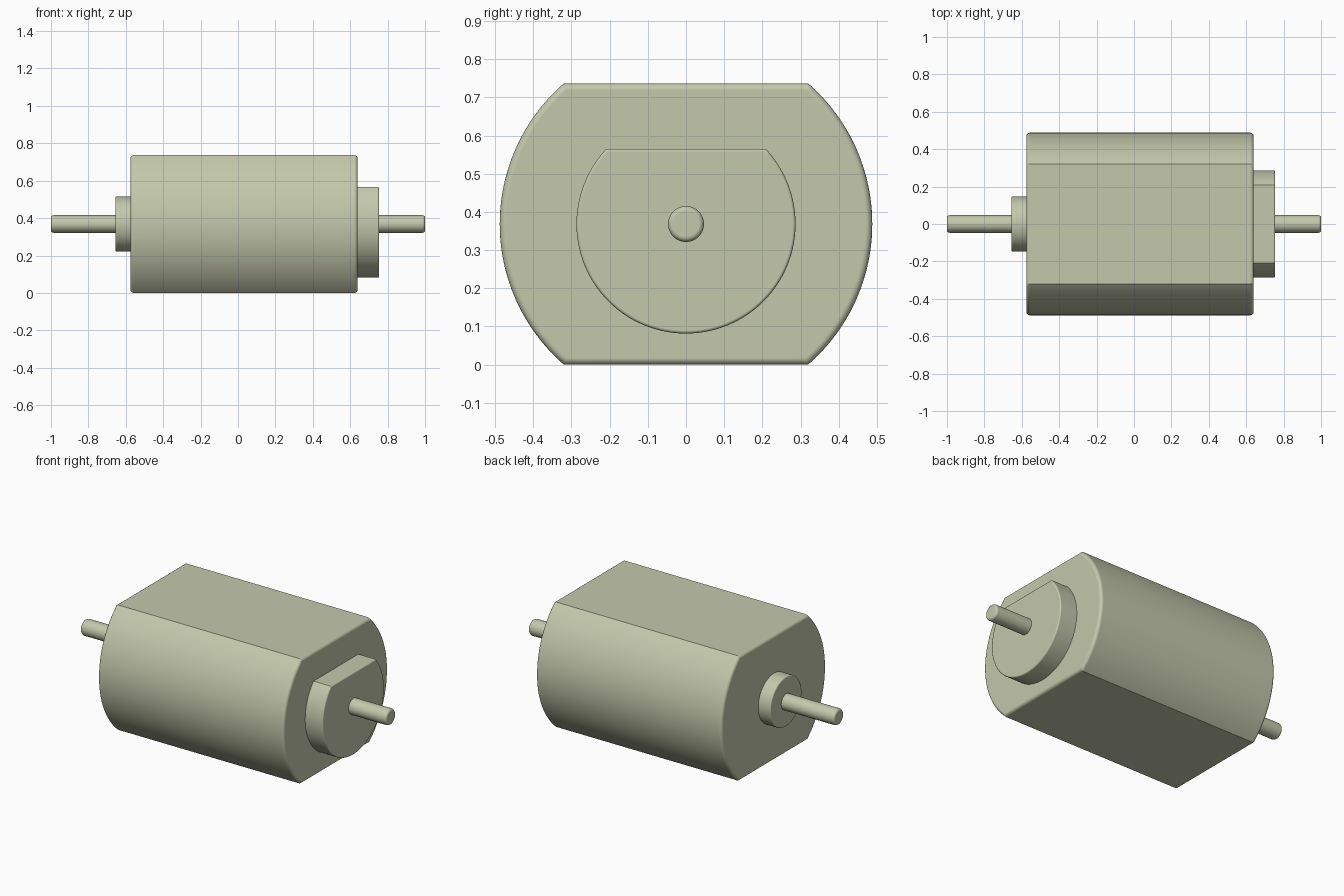
import bpy, bmesh, math

cube = bpy.data.objects.get("Cube")
if cube:
    bpy.data.objects.remove(cube, do_unlink=True)

AXIS_Z = 0.3685   # height of the shaft axis
ARC = 48          # segments in each side arc
ROUND = 4         # segments in each rounded end edge

# One warm grey-green for every part
mat = bpy.data.materials.new("pale olive grey")
mat.use_nodes = True
colour = (0.55, 0.58, 0.41, 1.0)
mat.diffuse_color = colour
bsdf = mat.node_tree.nodes["Principled BSDF"]
bsdf.inputs["Base Color"].default_value = colour
bsdf.inputs["Roughness"].default_value = 0.6


def section(r, top, bottom):
    """Circle of radius r cut flat at heights top and -bottom (no cut when >= r)."""
    hi = math.asin(min(1.0, top / r))
    lo = -math.asin(min(1.0, bottom / r))
    arc = [lo + (hi - lo) * i / ARC for i in range(ARC + 1)]
    right = [(r * math.cos(a), r * math.sin(a)) for a in arc]
    return right + [(-y, z) for y, z in reversed(right)]


def rounded_bar(name, x0, x1, r, edge, top=9.0, bottom=9.0):
    """Loft the section along x, with rounded rims at both ends."""
    steps = [math.pi / 2 * k / ROUND for k in range(ROUND + 1)]
    rim = [(edge * (1 - math.cos(t)), edge * (1 - math.sin(t))) for t in steps]
    stations = [(x0 + dx, d) for dx, d in rim]
    stations += [(x1 - dx, d) for dx, d in reversed(rim)]

    bm = bmesh.new()
    rings = [[bm.verts.new((x, y, z)) for y, z in section(r - d, top - d, bottom - d)]
             for x, d in stations]
    for a, b in zip(rings, rings[1:]):
        for i in range(len(a)):
            j = (i + 1) % len(a)
            bm.faces.new((a[i], a[j], b[j], b[i]))
    bm.faces.new(rings[0])
    bm.faces.new(rings[-1])
    bmesh.ops.remove_doubles(bm, verts=bm.verts, dist=1e-5)
    bmesh.ops.recalc_face_normals(bm, faces=bm.faces)

    mesh = bpy.data.meshes.new(name)
    bm.to_mesh(mesh)
    bm.free()
    mesh.materials.append(mat)
    ob = bpy.data.objects.new(name, mesh)
    ob.location.z = AXIS_Z
    bpy.context.collection.objects.link(ob)

    bpy.ops.object.select_all(action='DESELECT')
    ob.select_set(True)
    bpy.context.view_layer.objects.active = ob
    bpy.ops.object.shade_smooth_by_angle(angle=math.radians(30))
    weighted = ob.modifiers.new("flat caps", 'WEIGHTED_NORMAL')
    weighted.keep_sharp = True
    return ob


# Can with flat top and bottom
rounded_bar("motor_can", -0.575, 0.64, 0.488, 0.018, top=AXIS_Z, bottom=AXIS_Z)
# End boss with one flat on top
rounded_bar("flatted_boss", 0.62, 0.755, 0.287, 0.008, top=0.197)
# Round bearing boss on the other end
rounded_bar("bearing_boss", -0.655, -0.555, 0.147, 0.008)
# Shaft running right through
rounded_bar("shaft", -1.0, 1.0, 0.047, 0.014)
